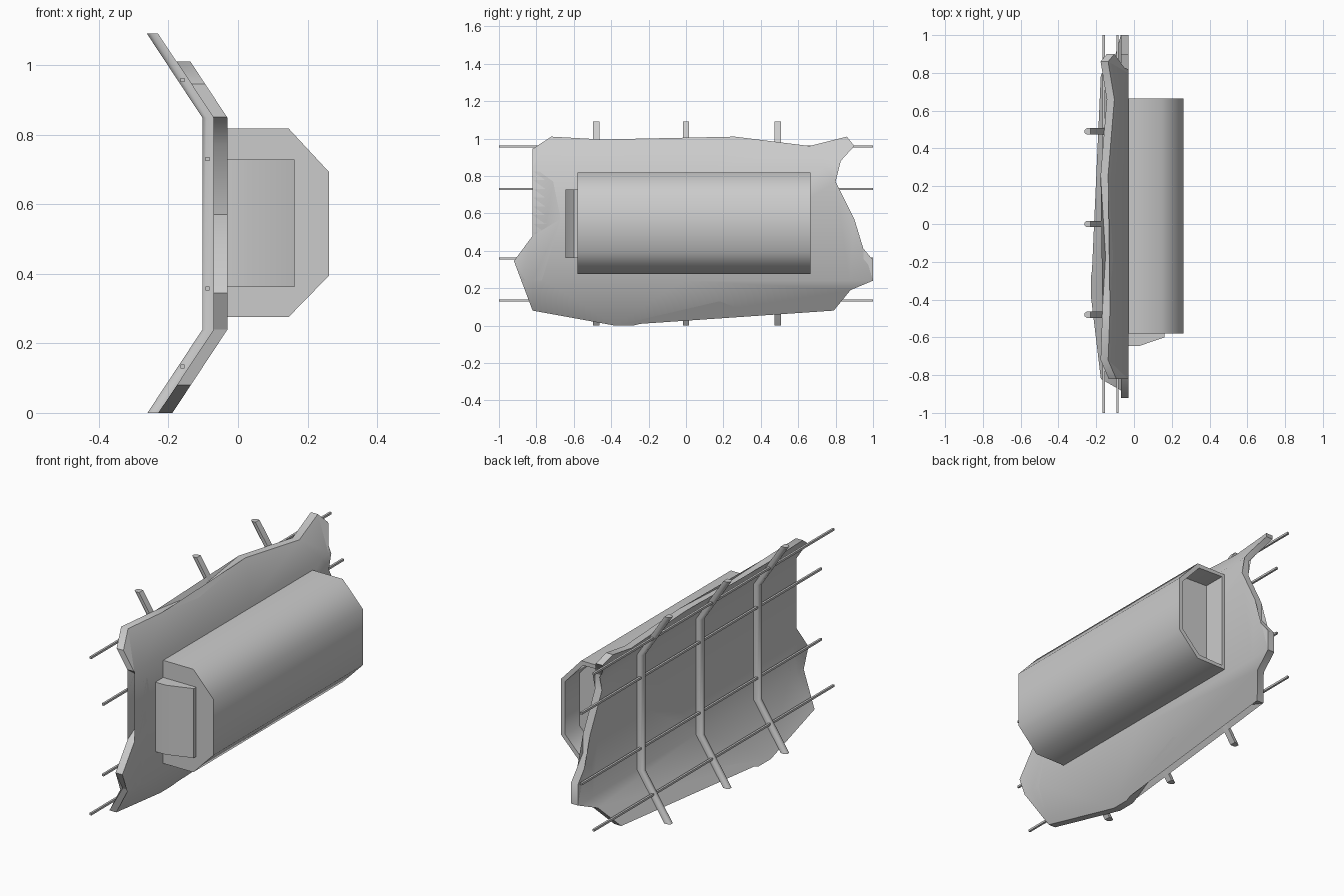
import bpy, bmesh
from mathutils import Vector

if "Cube" in bpy.data.objects:
    bpy.data.objects.remove(bpy.data.objects["Cube"])


def finish(name, bm, angle=0.9):
    bmesh.ops.recalc_face_normals(bm, faces=bm.faces[:])
    me = bpy.data.meshes.new(name)
    bm.to_mesh(me)
    bm.free()
    ob = bpy.data.objects.new(name, me)
    bpy.context.collection.objects.link(ob)
    bpy.ops.object.select_all(action='DESELECT')
    ob.select_set(True)
    bpy.context.view_layer.objects.active = ob
    bpy.ops.object.shade_smooth_by_angle(angle=angle)
    return ob


def loft(bm, rings):
    # bridge equal-length rings and cap both ends
    vs = [[bm.verts.new(p) for p in r] for r in rings]
    n = len(vs[0])
    for a, b in zip(vs, vs[1:]):
        for i in range(n):
            j = (i + 1) % n
            bm.faces.new((a[i], a[j], b[j], b[i]))
    bm.faces.new(vs[0])
    return bm.faces.new(vs[-1])


LOW, HIGH, SLOPE = 0.24, 0.848, 0.66


def bend(z):
    # hull curve: straight middle, both ends lean back
    return -SLOPE * (max(0, LOW - z) + max(0, z - HIGH))


# torn hull skin, outline in (y, z)
outline = [(-.82, .945), (-.72, 1.01), (-.45, .995), (-.17, .97), (.26, 1.01),
           (.66, .96), (.86, 1.01), (.90, .96), (.80, .85), (.80, .77),
           (.90, .57), (.90, .47), (1.0, .35), (1.0, .24), (.88, .19),
           (.79, .08), (.60, .13), (.31, .08), (.18, .13), (-.28, 0),
           (-.38, 0), (-.82, .08), (-.86, .24), (-.92, .345), (-.82, .48),
           (-.67, .57), (-.71, .77), (-.82, .85)]
bm = bmesh.new()
bm.faces.new([bm.verts.new((0, y, z)) for y, z in outline])
bmesh.ops.triangulate(bm, faces=bm.faces[:])
for z in (LOW, HIGH):
    bmesh.ops.bisect_plane(bm, geom=bm.verts[:] + bm.edges[:] + bm.faces[:],
                           plane_co=(0, 0, z), plane_no=(0, 0, 1))
for v in bm.verts:
    v.co.x = -0.03 + bend(v.co.z)
ext = bmesh.ops.extrude_face_region(bm, geom=bm.faces[:], use_keep_orig=True)
bmesh.ops.translate(bm, vec=(-0.04, 0, 0),
                    verts=[g for g in ext['geom'] if isinstance(g, bmesh.types.BMVert)])
finish("hull_skin", bm)

# bent ribs
section = [(-.07, -.017), (-.07, .017), (-.09, .017), (-.102, .008), (-.102, -.008), (-.09, -.017)]
for i, y in enumerate((-0.48, 0.0, 0.49)):
    bm = bmesh.new()
    loft(bm, [[(px + bend(z), y + py, z) for px, py in section]
              for z in (0, LOW, HIGH, 1.09)])
    finish(f"rib_{i + 1}", bm)

# long thin stringers
for i, (x, z) in enumerate(((-.16, .133), (-.088, .358), (-.088, .73), (-.16, .957))):
    bm = bmesh.new()
    r = 0.0055
    loft(bm, [[(x + a * r, y, z + b * r) for a, b in ((-1, -1), (1, -1), (1, 1), (-1, 1))]
              for y in (-1, 1)])
    finish(f"stringer_{i + 1}", bm, 0.5)

# six-sided engine housing with a recessed rear opening
housing = [(-.03, .275), (.145, .275), (.262, .395), (.262, .692), (.145, .818), (-.03, .818)]
bm = bmesh.new()
end = loft(bm, [[(x, y, z) for x, z in housing] for y in (-0.58, 0.665)])
bmesh.ops.recalc_face_normals(bm, faces=bm.faces[:])
bmesh.ops.inset_region(bm, faces=[end], thickness=0.025)
ext = bmesh.ops.extrude_discrete_faces(bm, faces=[end])
bmesh.ops.translate(bm, vec=Vector((0, -0.12, 0)), verts=ext['faces'][0].verts[:])
finish("engine_housing", bm)

# chamfered block on the front end of the housing
block = [(-.03, -.57), (-.03, -.645), (.03, -.645), (.162, -.60), (.162, -.57)]
bm = bmesh.new()
loft(bm, [[(x, y, z) for x, y in block] for z in (0.362, 0.728)])
finish("front_block", bm)
